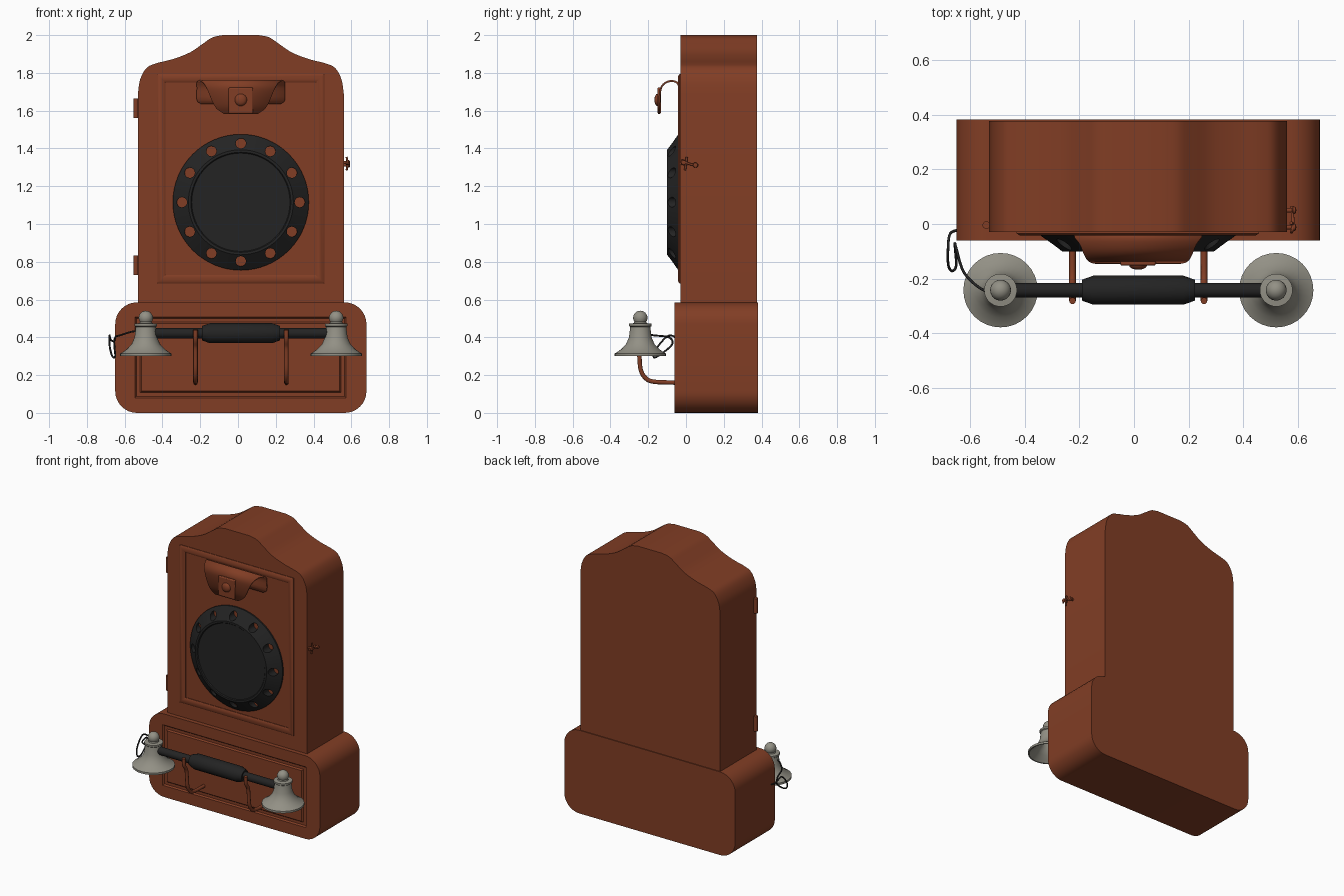
import bpy, bmesh, math
from mathutils import Vector

cube = bpy.data.objects.get("Cube")
if cube:
    bpy.data.objects.remove(cube, do_unlink=True)

CX = 0.015  # centre line of the cabinet


def material(name, rgb):
    m = bpy.data.materials.new(name)
    m.use_nodes = True
    m.diffuse_color = (*rgb, 1)
    bsdf = next(n for n in m.node_tree.nodes if n.type == 'BSDF_PRINCIPLED')
    bsdf.inputs["Base Color"].default_value = (*rgb, 1)
    return m


WOOD = material("reddish brown wood", (0.22, 0.047, 0.018))
BLACK = material("black", (0.017, 0.017, 0.017))
GREY = material("warm grey metal", (0.29, 0.28, 0.235))


def make(name, bm, mat, angle=35):
    bmesh.ops.remove_doubles(bm, verts=bm.verts, dist=1e-5)
    bmesh.ops.recalc_face_normals(bm, faces=bm.faces)
    mesh = bpy.data.meshes.new(name)
    bm.to_mesh(mesh)
    bm.free()
    mesh.materials.append(mat)
    ob = bpy.data.objects.new(name, mesh)
    bpy.context.collection.objects.link(ob)
    smooth(ob, angle)
    return ob


def smooth(ob, angle=35):
    bpy.ops.object.select_all(action='DESELECT')
    ob.select_set(True)
    bpy.context.view_layer.objects.active = ob
    bpy.ops.object.shade_smooth_by_angle(angle=math.radians(angle))


def spline(points, steps=5):
    """Smooth path through the given points."""
    p = [Vector(q) for q in points]
    p = [2 * p[0] - p[1]] + p + [2 * p[-1] - p[-2]]
    out = []
    for a, b, c, d in zip(p, p[1:], p[2:], p[3:]):
        for i in range(steps):
            t = i / steps
            out.append(0.5 * (2 * b + (c - a) * t + (2 * a - 5 * b + 4 * c - d) * t ** 2
                              + (3 * b - a - 3 * c + d) * t ** 3))
    return out + [p[-2]]


def bridge(bm, loops, close_ends=False, close_loops=False):
    rings = [[bm.verts.new(v) for v in loop] for loop in loops]
    pairs = list(zip(rings, rings[1:]))
    if close_loops:
        pairs.append((rings[-1], rings[0]))
    for a, b in pairs:
        for i in range(len(a)):
            j = (i + 1) % len(a)
            bm.faces.new((a[i], a[j], b[j], b[i]))
    if close_ends:
        bm.faces.new(rings[0])
        bm.faces.new(rings[-1])


def prism(name, outline, front, back, mat):
    bm = bmesh.new()
    bridge(bm, [[(x, y, z) for x, z in outline] for y in (front, back)], close_ends=True)
    return make(name, bm, mat)


def frame(name, x0, x1, z0, z1, section, mat):
    """Rectangular moulding; section is a list of (inset, y)."""
    bm = bmesh.new()
    bridge(bm, [[(x0 + d, y, z0 + d), (x1 - d, y, z0 + d), (x1 - d, y, z1 - d), (x0 + d, y, z1 - d)]
                for d, y in section], close_loops=True)
    return make(name, bm, mat)


def lathe(name, profile, centre, axis, mat, sides=32, angle=35):
    """Turned part; profile is a list of (radius, position along axis)."""
    bm = bmesh.new()
    rings = []
    for r, h in profile:
        ring = []
        for i in range(sides):
            a = math.tau * i / sides
            u, v = r * math.cos(a), r * math.sin(a)
            offset = {'X': (h, u, v), 'Y': (u, h, v), 'Z': (u, v, h)}[axis]
            ring.append(Vector(centre) + Vector(offset))
        rings.append(ring)
    verts = [[bm.verts.new(p) for p in ring] for ring in rings]
    for k in range(len(verts) - 1):
        for i in range(sides):
            j = (i + 1) % sides
            bm.faces.new((verts[k][i], verts[k][j], verts[k + 1][j], verts[k + 1][i]))
    bmesh.ops.remove_doubles(bm, verts=bm.verts, dist=1e-5)
    return make(name, bm, mat, angle)


def tube(name, points, radius, mat, sides=10):
    path = spline(points)
    bm = bmesh.new()
    loops, normal = [], Vector((0.3, 0.2, 1))
    for i, p in enumerate(path):
        t = (path[min(i + 1, len(path) - 1)] - path[max(i - 1, 0)]).normalized()
        normal = (normal - t * normal.dot(t)).normalized()
        side = t.cross(normal)
        loops.append([p + radius * (normal * math.cos(math.tau * k / sides)
                                    + side * math.sin(math.tau * k / sides)) for k in range(sides)])
    bridge(bm, loops, close_ends=True)
    return make(name, bm, mat, 50)


def box(name, lo, hi, mat):
    return prism(name, [(lo[0], lo[2]), (hi[0], lo[2]), (hi[0], hi[2]), (lo[0], hi[2])], lo[1], hi[1], mat)


def cut(ob, cutter):
    mod = ob.modifiers.new("cut", 'BOOLEAN')
    mod.object = cutter
    mod.operation = 'DIFFERENCE'
    mod.solver = 'EXACT'
    bpy.context.view_layer.objects.active = ob
    bpy.ops.object.modifier_apply(modifier=mod.name)
    bpy.data.objects.remove(cutter, do_unlink=True)
    smooth(ob)


# Upper cabinet with the curved crest
half = [(0.545, 0.57)] + [tuple(v)[:2] for v in spline(
    [(0.545, 1.69, 0), (0.533, 1.765, 0), (0.5, 1.825, 0), (0.45, 1.85, 0), (0.36, 1.873, 0), (0.27, 1.908, 0),
     (0.2, 1.955, 0), (0.15, 1.988, 0), (0.095, 2.0, 0)])]
prism("upper_cabinet", [(CX + x, z) for x, z in half] + [(CX - x, z) for x, z in reversed(half)],
      -0.03, 0.376, WOOD)

# Base with rounded corners and a grooved front panel
R, outline = 0.115, []
for quarter, (x, z) in enumerate([(0.55, 0.47), (-0.55, 0.47), (-0.55, R), (0.55, R)]):
    for i in range(9):
        a = math.pi / 2 * (quarter + i / 8)
        outline.append((CX + x + R * math.cos(a), z + R * math.sin(a)))
base = prism("base", outline, -0.06, 0.382, WOOD)
cut(base, frame("groove_cutter", -0.545, 0.573, 0.08, 0.507,
                [(0, -0.08), (0, -0.06), (0.008, -0.05), (0.027, -0.05), (0.035, -0.06), (0.035, -0.08)], WOOD))

# Door moulding and hinges
frame("door_moulding", -0.43, 0.457, 0.685, 1.795,
      [(0, -0.02), (0, -0.034), (0.012, -0.042), (0.03, -0.042), (0.045, -0.034), (0.045, -0.02)], WOOD)
for name, z in (("upper_hinge", 1.56), ("lower_hinge", 0.73)):
    lathe(name, [(0, 0), (0.014, 0), (0.014, 0.104), (0, 0.104)], (-0.54, -0.004, z), 'Z', WOOD, 16)

# Dial ring with twelve finger holes
dial = lathe("dial", [(0, -0.028), (0.36, -0.028), (0.36, -0.04), (0.278, -0.1), (0.265, -0.1),
                      (0.26, -0.094), (0, -0.094)], (CX, 0, 1.115), 'Y', BLACK, 64, 25)
for i in range(12):
    a = math.tau * i / 12
    cut(dial, lathe("hole_cutter", [(0, -0.2), (0.027, -0.2), (0.027, 0.1), (0, 0.1)],
                    (CX + 0.312 * math.cos(a), 0, 1.115 + 0.312 * math.sin(a)), 'Y', BLACK, 20))

# Curved hood above the dial: rows of (y, z, half width)
rows = spline([(-0.036, 1.635, 0.21), (-0.036, 1.655, 0.233), (-0.036, 1.72, 0.233), (-0.047, 1.748, 0.233),
               (-0.075, 1.757, 0.213), (-0.105, 1.75, 0.2), (-0.127, 1.73, 0.187), (-0.137, 1.7, 0.172),
               (-0.141, 1.65, 0.152), (-0.142, 1.61, 0.128), (-0.142, 1.583, 0.09)], 3)
bm = bmesh.new()
left = [bm.verts.new((CX - w, y, z)) for y, z, w in rows]
right = [bm.verts.new((CX + w, y, z)) for y, z, w in rows]
for i in range(len(rows) - 1):
    bm.faces.new((left[i], right[i], right[i + 1], left[i + 1]))
hood = make("hood", bm, WOOD)
solid = hood.modifiers.new("thickness", 'SOLIDIFY')
solid.thickness = 0.01
solid.offset = 0
plate = box("hood_plate", (CX - 0.065, -0.152, 1.585), (CX + 0.065, -0.132, 1.722), WOOD)
bevel = plate.modifiers.new("bevel", 'BEVEL')
bevel.width = 0.006
bevel.segments = 2
lathe("hood_knob", [(0, -0.167), (0.018, -0.165), (0.03, -0.158), (0.033, -0.15), (0, -0.15)],
      (CX, 0, 1.657), 'Y', WOOD, 24, 50)

# Cradle hooks
for name, x in (("right_hook", -0.225), ("left_hook", 0.256)):
    tube(name, [(x, -0.05, 0.16), (x, -0.17, 0.165), (x, -0.215, 0.185), (x, -0.24, 0.23), (x, -0.247, 0.3),
                (x, -0.255, 0.35), (x, -0.278, 0.39), (x, -0.281, 0.44)], 0.012, WOOD)

# Handset bar with thicker grip
bar = [(0, 0.5), (0.027, 0.5), (0.027, 0.207), (0.038, 0.207), (0.053, 0.165)]
lathe("handset_bar", [(r, -h) for r, h in bar] + bar[::-1], (0.016, -0.242, 0.422), 'X', BLACK, 16, 25)

# Bell-shaped ends, hollow underneath, each with a ball on top
bell = [(0.11, 0.315), (0.128, 0.3), (0.136, 0.3), (0.136, 0.314), (0.125, 0.32), (0.1, 0.338), (0.075, 0.365),
        (0.06, 0.4), (0.053, 0.455), (0.06, 0.46), (0.06, 0.472), (0.034, 0.475), (0.03, 0.485)]
ball = [(0.038 * math.cos(a), 0.503 + 0.038 * math.sin(a))
        for a in [math.radians(d) for d in range(-30, 91, 15)]]
inside = [(0, 0.42), (0.04, 0.41), (0.055, 0.37), (0.085, 0.335)]
for name, x in (("right_bell", -0.488), ("left_bell", 0.52)):
    lathe(name, inside + bell + ball, (x, -0.242, 0), 'Z', GREY, 32)

# Looped cord from handset to cabinet side
tube("cord", [(-0.49, -0.245, 0.425), (-0.55, -0.242, 0.432), (-0.62, -0.18, 0.412), (-0.65, -0.09, 0.4),
              (-0.655, -0.075, 0.36), (-0.65, -0.15, 0.3), (-0.665, -0.172, 0.3), (-0.679, -0.15, 0.35),
              (-0.68, -0.09, 0.41), (-0.672, -0.035, 0.385), (-0.635, -0.02, 0.37)], 0.005, BLACK, 8)

# Door latch on the side
tube("latch_hook", [(0.578, 0.065, 1.31), (0.58, 0.03, 1.315), (0.582, 0, 1.325), (0.58, -0.02, 1.335),
                    (0.576, -0.03, 1.315)], 0.006, WOOD, 8)
for name, y, z in (("latch_pivot", 0.05, 1.312), ("latch_eye", -0.012, 1.325)):
    lathe(name, [(0, 0.55), (0.008, 0.55), (0.008, 0.578), (0.014, 0.582), (0.012, 0.591), (0, 0.594)],
          (0, y, z), 'X', WOOD, 12)
tube("latch_tail", [(0.575, -0.005, 1.285), (0.58, 0.0, 1.32), (0.575, 0.004, 1.355)], 0.006, WOOD, 8)
